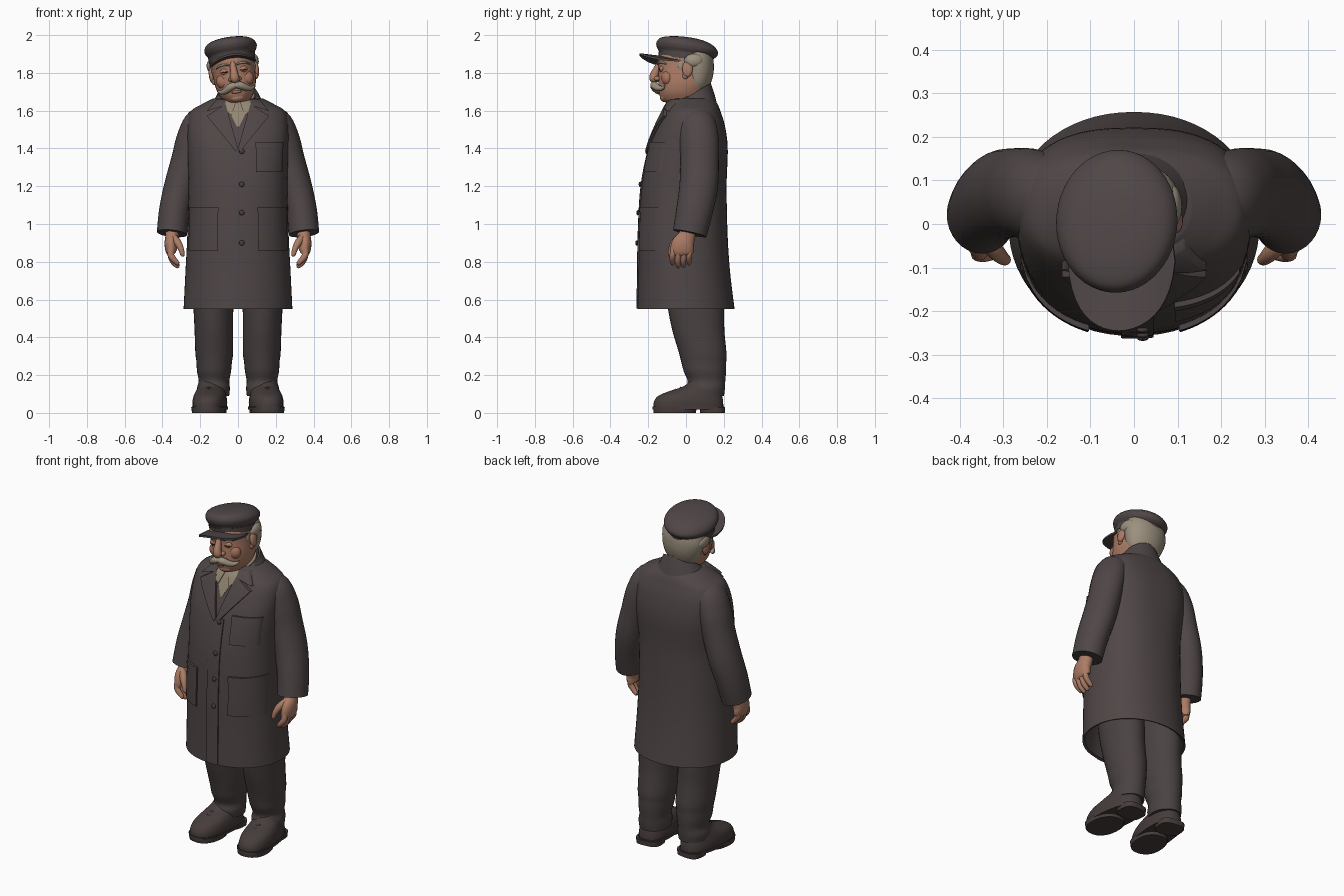
import bpy, bmesh, math
from mathutils import Matrix, Vector


def material(name, rgb):
    m = bpy.data.materials.new(name)
    m.diffuse_color = (*rgb, 1)
    return m


COAT = material("brown grey cloth", (0.08, 0.062, 0.062))
TROUSER = material("dark trouser cloth", (0.07, 0.055, 0.055))
LEATHER = material("dark leather", (0.062, 0.047, 0.045))
DARK = material("near black", (0.03, 0.022, 0.022))
SKIN = material("skin", (0.41, 0.2, 0.13))
BLUSH = material("ruddy skin", (0.39, 0.175, 0.115))
HAIR = material("grey hair", (0.33, 0.28, 0.21))
SHIRT = material("beige shirt", (0.29, 0.235, 0.165))

PIVOT = Vector((0, 0, 1.65))
HEAD_ROLL = (Matrix.Translation(PIVOT) @ Matrix.Rotation(math.radians(-8), 4, 'Y')
             @ Matrix.Translation(-PIVOT))


def finish(bm, name, mat, mirror=False, head=False):
    bmesh.ops.recalc_face_normals(bm, faces=bm.faces[:])
    for f in bm.faces:
        f.smooth = True
    for e in bm.edges:
        e.smooth = e.calc_face_angle(0) < math.radians(50)
    me = bpy.data.meshes.new(name)
    bm.to_mesh(me)
    bm.free()
    me.materials.append(mat)
    ob = bpy.data.objects.new(name, me)
    bpy.context.collection.objects.link(ob)
    if mirror:
        ob.modifiers.new("mirror", 'MIRROR')
    if head:
        ob.matrix_world = HEAD_ROLL
    return ob


def smooth(rows, n):
    """Catmull-Rom through rows of x, y, z, rx, ry, power, slope."""
    rows = [tuple(r) + (2, 0)[len(r) - 5:] for r in rows]
    out = []
    for i in range(len(rows) - 1):
        q = [rows[max(i - 1, 0)], rows[i], rows[i + 1], rows[min(i + 2, len(rows) - 1)]]
        for k in range(n):
            t = k / n
            out.append(tuple(0.5 * (2 * b + (c - a) * t + (2 * a - 5 * b + 4 * c - d) * t * t
                                    + (3 * b - a - 3 * c + d) * t ** 3) for a, b, c, d in zip(*q)))
    return out + [rows[-1]]


def loft(name, rows, mat, sub=5, seg=32, ref=None, turn=None, **kw):
    """Skin superellipse rings; with ref the rings stand square to the path."""
    rings = smooth(rows, sub)
    bm = bmesh.new()
    loops = []
    for i, (x, y, z, rx, ry, p, s) in enumerate(rings):
        u, v = Vector((1, 0, 0)), Vector((0, 1, s))
        if ref:
            t = (Vector(rings[min(i + 1, len(rings) - 1)][:3]) - Vector(rings[max(i - 1, 0)][:3])).normalized()
            u = (Vector(ref) - t * t.dot(Vector(ref))).normalized()
            v = t.cross(u)
        loop = []
        for k in range(seg):
            a = 2 * math.pi * k / seg
            c, d = math.cos(a), math.sin(a)
            pt = Vector((x, y, z + (s * y if not ref else 0)))
            pt += u * rx * math.copysign(abs(c) ** (2 / p), c) + v * ry * math.copysign(abs(d) ** (2 / p), d)
            loop.append(bm.verts.new(pt))
        loops.append(loop)
    for a, b in zip(loops, loops[1:]):
        for k in range(seg):
            j = (k + 1) % seg
            bm.faces.new((a[k], a[j], b[j], b[k]))
    bm.faces.new(loops[0])
    bm.faces.new(loops[-1])
    if turn:
        bmesh.ops.rotate(bm, verts=bm.verts[:], cent=turn[0], matrix=Matrix.Rotation(turn[1], 3, 'Z'))
    return finish(bm, name, mat, **kw)


def ball(name, loc, size, mat, **kw):
    bm = bmesh.new()
    bmesh.ops.create_uvsphere(bm, u_segments=20, v_segments=12, radius=1,
                              matrix=Matrix.Translation(loc) @ Matrix.Diagonal((*size, 1)))
    return finish(bm, name, mat, **kw)


def sheet(name, fn, mat, depth, n=12, **kw):
    """Surface patch fn(s, t) given thickness by the depth vector."""
    bm = bmesh.new()
    vs = [[bm.verts.new(fn(i / n, j / n)) for j in range(n + 1)] for i in range(n + 1)]
    for i in range(n):
        for j in range(n):
            bm.faces.new((vs[i][j], vs[i + 1][j], vs[i + 1][j + 1], vs[i][j + 1]))
    ext = bmesh.ops.extrude_face_region(bm, geom=bm.faces[:], use_keep_orig=True)
    bmesh.ops.translate(bm, vec=depth, verts=[g for g in ext["geom"] if isinstance(g, bmesh.types.BMVert)])
    return finish(bm, name, mat, **kw)


# Coat body, hollow at the hem
COAT_ROWS = smooth([
    (0, 0, .55, .288, .257, 2.1), (0, -.01, .75, .278, .243, 2.15), (0, -.015, .95, .268, .235, 2.25),
    (0, -.01, 1.2, .262, .225, 2.35), (0, .013, 1.4, .268, .208, 2.6), (0, .028, 1.52, .268, .178, 2.6),
    (0, .034, 1.595, .25, .149, 2.4), (0, .037, 1.635, .19, .13, 2.2), (0, .038, 1.665, .13, .106, 2)], 6)
loft("coat_body", [(0, 0, .74, .24, .21, 2.2), (0, 0, .555, .275, .244, 2.1)] + COAT_ROWS, COAT, sub=1, seg=64)


def on_coat(x, z, off):
    for a, b in zip(COAT_ROWS, COAT_ROWS[1:]):
        if z <= b[2]:
            break
    t = min(max((z - a[2]) / (b[2] - a[2]), 0), 1)
    _, cy, _, rx, ry, p, _ = (m + (n - m) * t for m, n in zip(a, b))
    u = min(abs(x) / rx, .995)
    return Vector((x, cy - ry * (1 - u ** p) ** (1 / p) - off, z))


def panel(name, corners, mat, off=.009, **kw):
    """Four (x, z) corners laid onto the front of the coat."""
    a, b, c, d = map(Vector, corners)

    def fn(s, t):
        q = a.lerp(b, s).lerp(d.lerp(c, s), t)
        return on_coat(q.x, q.y, off)
    return sheet(name, fn, mat, (0, off + .004, 0), **kw)


# Front opening, lapels, pockets and buttons
panel("front_placket", [(-.03, .552), (.045, .552), (.045, 1.4), (-.03, 1.4)], COAT, .006, n=24)
panel("waistcoat", [(-.055, 1.58), (.055, 1.58), (.004, 1.4), (-.004, 1.4)], COAT, .005)
panel("shirt_front", [(-.075, 1.655), (.075, 1.655), (.006, 1.515), (-.006, 1.515)], SHIRT, .009)
panel("shirt_collar_wing", [(.01, 1.645), (.075, 1.66), (.065, 1.6), (.035, 1.575)], SHIRT, .017, mirror=True)
panel("lapel", [(.066, 1.635), (.165, 1.572), (.012, 1.385), (.0, 1.4)], COAT, .018, mirror=True)
panel("collar_leaf", [(.062, 1.66), (.115, 1.658), (.165, 1.598), (.07, 1.628)], COAT, .02, mirror=True)
panel("lower_pocket", [(.105, .86), (.262, .86), (.258, 1.085), (.105, 1.085)], COAT, .01, mirror=True)
panel("lower_pocket_hem", [(.103, 1.06), (.26, 1.06), (.259, 1.09), (.103, 1.09)], COAT, .013, mirror=True)
panel("chest_pocket", [(.095, 1.275), (.235, 1.275), (.24, 1.43), (.095, 1.43)], COAT, .009)
panel("chest_pocket_hem", [(.093, 1.405), (.24, 1.405), (.242, 1.435), (.093, 1.435)], COAT, .012)
for i, z in enumerate((1.385, 1.21, 1.06, .9)):
    ball(f"button_{i + 1}", on_coat(.02, z, .01), (.014, .007, .014), LEATHER)

# Coat collar standing round the neck, and shirt collar inside it
loft("coat_collar", [(0, .035, 1.6, .165, .132, 2, .15), (0, .033, 1.634, .13, .118, 2, .35),
                     (0, .03, 1.668, .106, .101, 2, .6), (0, .03, 1.668, .096, .092, 2, .6),
                     (0, .03, 1.62, .09, .085, 2, .6)], COAT, sub=1, seg=48)
loft("shirt_collar", [(0, .02, 1.6, .092, .092, 2, .4), (0, .02, 1.672, .088, .09, 2, .4)], SHIRT, sub=1)

# Sleeves
loft("sleeve", [(.13, .05, 1.565, .05, .07), (.195, .055, 1.535, .085, .1), (.238, .068, 1.45, .087, .105),
                (.268, .072, 1.34, .085, .102), (.305, .067, 1.2, .086, .102), (.335, .045, 1.07, .083, .097),
                (.35, .02, .95, .08, .09)], COAT, ref=(1, 0, 0), mirror=True)

# Hands with curled fingers and thumb
loft("palm", [(.345, .015, 1.0, .036, .042), (.348, .005, .94, .036, .045), (.355, -.015, .895, .034, .06),
              (.352, -.022, .855, .03, .062), (.345, -.022, .84, .02, .055)], SKIN, ref=(1, 0, 0), seg=20, mirror=True)
for i in range(4):
    y, low = -.066 + i * .029, (.79, .775, .778, .79)[i]
    loft(f"finger_{i + 1}", [(.355, y, .88, .015, .015), (.357, y - .004, .84, .017, .016),
                             (.342, y - .006, low + .025, .016, .015), (.318, y - .004, low, .011, .011),
                             (.312, y - .003, low - .002, .003, .003)], SKIN, ref=(1, 0, 0), seg=12, sub=3, mirror=True)
loft("thumb", [(.345, -.03, .93, .02, .022), (.318, -.062, .9, .02, .02), (.301, -.078, .865, .015, .016),
               (.293, -.082, .835, .011, .012), (.292, -.082, .828, .003, .003)], SKIN,
     ref=(1, 0, 0), seg=12, sub=3, mirror=True)

# Trouser legs with soft creases above the shoe
loft("trouser_leg", [(.13, .105, .09, .083, .096), (.13, .103, .13, .087, .103), (.127, .108, .17, .081, .1),
                     (.127, .1, .22, .09, .112), (.126, .094, .27, .094, .119), (.126, .088, .32, .1, .126),
                     (.128, .065, .44, .102, .138), (.13, .05, .58, .106, .15), (.125, .03, .78, .11, .15)],
     TROUSER, mirror=True)

# Shoes, toes turned slightly out
TURN = ((.14, .1, 0), math.radians(6))
loft("shoe_upper", [(.14, .012, .03, .088, .186, 2.5), (.14, .013, .06, .089, .184, 2.4),
                    (.14, .022, .09, .084, .17, 2.3), (.14, .05, .115, .076, .14, 2.1),
                    (.14, .085, .14, .068, .1), (.14, .1, .17, .062, .08)], LEATHER, turn=TURN, mirror=True)
loft("shoe_welt", [(.14, .012, .018, .092, .191, 2.5), (.14, .012, .034, .092, .191, 2.5)],
     LEATHER, sub=1, turn=TURN, mirror=True)
loft("shoe_heel", [(.14, .14, 0, .074, .064, 3), (.14, .14, .03, .076, .066, 3)],
     LEATHER, sub=1, turn=TURN, mirror=True)
loft("shoe_sole", [(.14, -.06, 0, .086, .112, 2.3), (.14, -.06, .03, .09, .116, 2.3)],
     LEATHER, sub=1, turn=TURN, mirror=True)
for i in range(3):
    loft(f"shoe_lace_{i + 1}", [(.105, -.05 + i * .03, .104 + i * .011, .006, .006),
                                (.14, -.058 + i * .03, .122 + i * .011, .006, .006),
                                (.175, -.05 + i * .03, .104 + i * .011, .006, .006)],
         LEATHER, ref=(0, 1, 0), seg=8, turn=TURN, mirror=True)

# Head and face
H = dict(head=True)
HM = dict(head=True, mirror=True)
loft("head", [(0, .045, 1.55, .08, .08), (0, .035, 1.635, .08, .09), (0, -.014, 1.648, .066, .104),
              (0, -.02, 1.685, .09, .121, 2.1), (0, -.008, 1.74, .108, .138, 2.2), (0, -.005, 1.82, .114, .141, 2.2),
              (0, -.003, 1.88, .116, .144, 2.2), (0, 0, 1.93, .1, .12)], SKIN, **H)
loft("nose", [(0, -.138, 1.855, .014, .014), (0, -.153, 1.825, .017, .018), (0, -.168, 1.79, .022, .023),
              (0, -.17, 1.768, .024, .022), (0, -.16, 1.755, .012, .012)], SKIN, ref=(1, 0, 0), seg=16, **H)
ball("nostril", (.02, -.152, 1.768), (.015, .018, .013), SKIN, **HM)
ball("cheek", (.058, -.098, 1.765), (.042, .033, .042), BLUSH, **HM)
ball("chin", (0, -.112, 1.67), (.04, .026, .024), SKIN, **H)
ball("lower_lip", (0, -.141, 1.7), (.028, .011, .008), BLUSH, **H)
ball("eyelid", (.045, -.128, 1.815), (.028, .014, .018), SKIN, **HM)
ball("eye_slit", (.045, -.138, 1.811), (.02, .006, .0035), DARK, **HM)
loft("eyebrow", [(.014, -.143, 1.842, .005, .004), (.035, -.145, 1.849, .01, .006), (.065, -.13, 1.849, .009, .006),
                 (.09, -.106, 1.836, .004, .003)], HAIR, ref=(0, 1, 0), seg=12, **HM)
loft("moustache", [(0, -.165, 1.735, .021, .015), (.025, -.167, 1.731, .021, .02), (.055, -.15, 1.714, .018, .017),
                   (.08, -.128, 1.708, .013, .011), (.1, -.112, 1.72, .003, .003)], HAIR, ref=(0, 1, 0), seg=16, **HM)
ball("ear", (.12, .008, 1.805), (.014, .028, .042), SKIN, **HM)
ball("ear_lobe", (.113, -.003, 1.77), (.011, .016, .017), SKIN, **HM)

# Hair round the back and sides
loft("back_hair", [(0, .062, 1.7, .07, .04), (0, .06, 1.735, .1, .066), (0, .062, 1.79, .12, .082),
                   (0, .057, 1.85, .13, .09), (0, .05, 1.9, .118, .088)], HAIR, **H)
ball("hair_tuft", (.115, .04, 1.852), (.024, .05, .036), HAIR, **HM)
ball("sideburn", (.105, -.028, 1.835), (.013, .018, .04), HAIR, **HM)

# Flat cap: puffed crown, band and curved peak
loft("cap_crown", [(0, 0, 1.872, .119, .14, 2, -.15), (0, 0, 1.895, .122, .143, 2, -.15),
                   (0, .005, 1.917, .136, .16, 2, -.15), (0, .006, 1.942, .139, .162, 2, -.15),
                   (0, .002, 1.968, .118, .138, 2, -.14), (0, 0, 1.984, .07, .082, 2, -.12),
                   (0, 0, 1.989, .004, .004, 2, -.12)], COAT, seg=48, **H)
loft("cap_band", [(0, 0, 1.862, .122, .143, 2, -.12), (0, 0, 1.895, .126, .147, 2, -.12)], COAT, sub=1, seg=48, **H)


def peak(s, t):
    a = math.radians(160 * (s - .5))
    c = math.cos(a)
    y = (-.13 * c) * (1 - t) + (-.245 * c ** .6) * t
    return (.118 + .008 * t) * math.sin(a), y, 1.89 + .014 * t * c - .035 * math.sin(a) ** 2


sheet("cap_peak", peak, COAT, (0, 0, -.011), n=20, **H)
